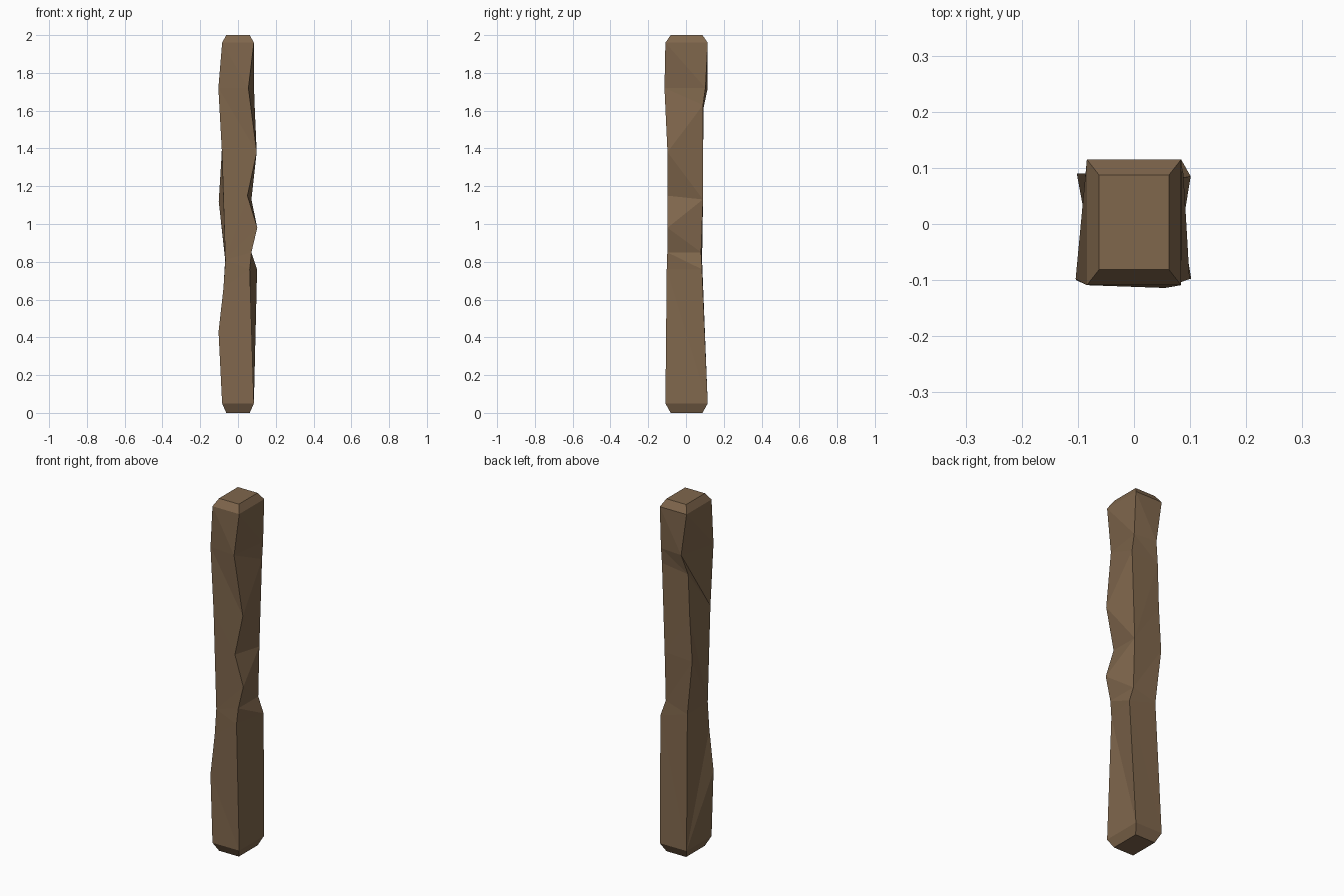
import bpy, bmesh

if "Cube" in bpy.data.objects:
    bpy.data.objects.remove(bpy.data.objects["Cube"])

# One wood colour
wood = bpy.data.materials.new("brown wood")
wood.diffuse_color = (0.215, 0.135, 0.073, 1)
wood.use_nodes = True
wood.node_tree.nodes["Principled BSDF"].inputs["Base Color"].default_value = wood.diffuse_color

# Outline of the chamfered ends, counter-clockwise from front left
SHOULDER = [(-0.084, -0.109), (0.084, -0.109), (0.084, 0.115), (-0.084, 0.115)]
CAP = [(-0.062, -0.081), (0.062, -0.081), (0.062, 0.087), (-0.062, 0.087)]

# Chipped points along each long corner edge: (z, x, y)
CHIPS = [
    # front left
    [(0.43, -0.103, -0.100), (0.66, -0.077, -0.099), (0.81, -0.067, -0.099),
     (1.36, -0.084, -0.099), (1.72, -0.104, -0.098)],
    # front right
    [(0.76, 0.062, -0.102), (0.85, 0.071, -0.099), (0.98, 0.102, -0.098),
     (1.15, 0.050, -0.099), (1.38, 0.099, -0.098), (1.72, 0.055, -0.114)],
    # back right
    [(0.76, 0.101, 0.085), (0.85, 0.071, 0.080), (1.13, 0.071, 0.090),
     (1.63, 0.088, 0.090), (1.72, 0.085, 0.103)],
    # back left
    [(0.81, -0.068, 0.085), (1.12, -0.102, 0.090), (1.36, -0.087, 0.090),
     (1.61, -0.078, 0.092), (1.72, -0.050, 0.115)],
]

bm = bmesh.new()

# Corner edges from shoulder to shoulder
columns = []
for (sx, sy), chips in zip(SHOULDER, CHIPS):
    points = [(0.05, sx, sy)] + chips + [(1.96, sx, sy)]
    columns.append([bm.verts.new((x, y, z)) for z, x, y in points])


def stitch(left, right):
    """Fill one side of the post with triangles between two corner edges."""
    i = j = 0
    while i < len(left) - 1 or j < len(right) - 1:
        a, b = left[i], right[j]
        climb_left = j == len(right) - 1 or (
            i < len(left) - 1 and left[i + 1].co.z <= right[j + 1].co.z)
        if climb_left:
            i += 1
            bm.faces.new((a, b, left[i]))
        else:
            j += 1
            bm.faces.new((a, b, right[j]))


# Four hewn sides
for k in range(4):
    stitch(columns[k], columns[(k + 1) % 4])

# Chamfered top and bottom
for z, end in ((0.0, 0), (2.0, -1)):
    cap = [bm.verts.new((x, y, z)) for x, y in CAP]
    bm.faces.new(cap)
    for k in range(4):
        n = (k + 1) % 4
        bm.faces.new((columns[k][end], columns[n][end], cap[n], cap[k]))

bmesh.ops.recalc_face_normals(bm, faces=bm.faces)
mesh = bpy.data.meshes.new("wooden_post")
bm.to_mesh(mesh)
bm.free()
mesh.materials.append(wood)
post = bpy.data.objects.new("wooden_post", mesh)
bpy.context.collection.objects.link(post)
